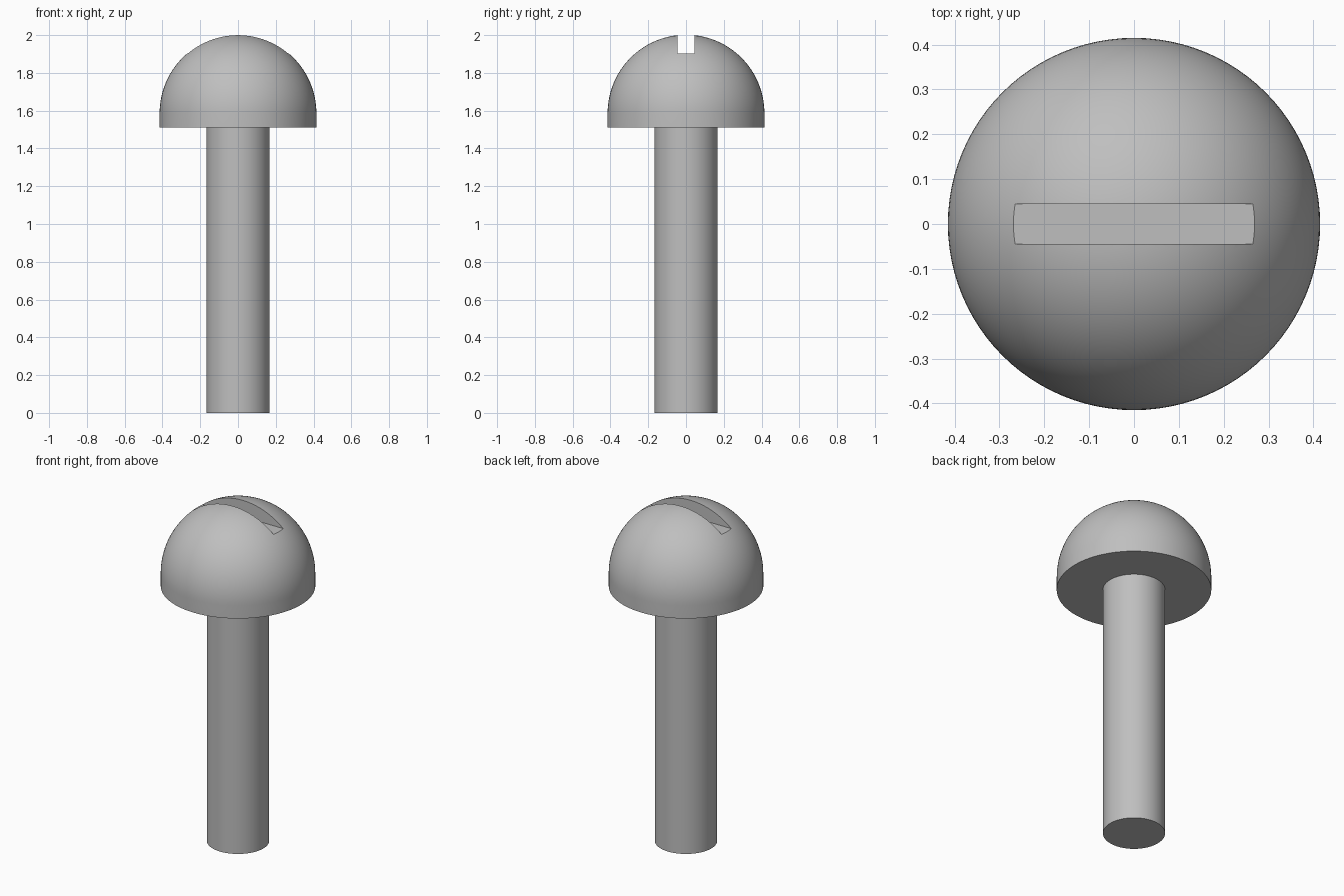
import bpy, bmesh, math

if "Cube" in bpy.data.objects:
    bpy.data.objects.remove(bpy.data.objects["Cube"], do_unlink=True)

HEAD_R, SHAFT_R = 0.415, 0.167
HEAD_BASE, DOME_CENTRE = 1.51, 1.587
SLOT_WIDTH, SLOT_FLOOR = 0.09, 1.903
SEGMENTS, DOME_RINGS = 96, 32

steel = bpy.data.materials.new("grey_steel")
steel.use_nodes = True
colour = (0.52, 0.52, 0.52, 1)
steel.diffuse_color = colour
steel.node_tree.nodes["Principled BSDF"].inputs["Base Color"].default_value = colour


def lathe(name, profile):
    """Spin a (radius, height) profile around z."""
    bm = bmesh.new()
    verts = [bm.verts.new((r, 0, z)) for r, z in profile]
    edges = [bm.edges.new(pair) for pair in zip(verts, verts[1:])]
    bmesh.ops.spin(bm, geom=verts + edges, cent=(0, 0, 0), axis=(0, 0, 1),
                   angle=math.tau, steps=SEGMENTS, use_duplicate=False)
    bmesh.ops.remove_doubles(bm, verts=bm.verts, dist=0.0001)
    bmesh.ops.recalc_face_normals(bm, faces=bm.faces)
    mesh = bpy.data.meshes.new(name)
    bm.to_mesh(mesh)
    bm.free()
    mesh.materials.append(steel)
    obj = bpy.data.objects.new(name, mesh)
    bpy.context.collection.objects.link(obj)
    return obj


def select_only(obj):
    bpy.ops.object.select_all(action="DESELECT")
    obj.select_set(True)
    bpy.context.view_layer.objects.active = obj


# Shaft: plain cylinder meeting the underside of the head
shaft = lathe("shaft", [(0, 0), (SHAFT_R, 0), (SHAFT_R, HEAD_BASE), (0, HEAD_BASE)])

# Head: short straight rim below a half-sphere dome
angles = [math.pi / 2 * i / DOME_RINGS for i in range(DOME_RINGS + 1)]
dome = [(HEAD_R * math.cos(a), DOME_CENTRE + HEAD_R * math.sin(a)) for a in angles[:-1]]
dome.append((0, DOME_CENTRE + HEAD_R))
head = lathe("head", [(0, HEAD_BASE), (HEAD_R, HEAD_BASE)] + dome)

# Driver slot cut right across the dome
bpy.ops.mesh.primitive_cube_add(size=1, location=(0, 0, SLOT_FLOOR + 0.2))
cutter = bpy.context.object
cutter.name = "slot_cutter"
cutter.scale = (1.2, SLOT_WIDTH, 0.4)
cutter.data.materials.append(steel)
cutter.hide_render = True
slot = head.modifiers.new("slot", "BOOLEAN")
slot.operation = "DIFFERENCE"
slot.solver = "EXACT"
slot.object = cutter
select_only(head)
bpy.ops.object.modifier_apply(modifier=slot.name)
bpy.data.objects.remove(cutter, do_unlink=True)

# Smooth curves with crisp rims and slot edges
for part in (shaft, head):
    select_only(part)
    bpy.ops.object.shade_smooth_by_angle(angle=math.radians(30))
